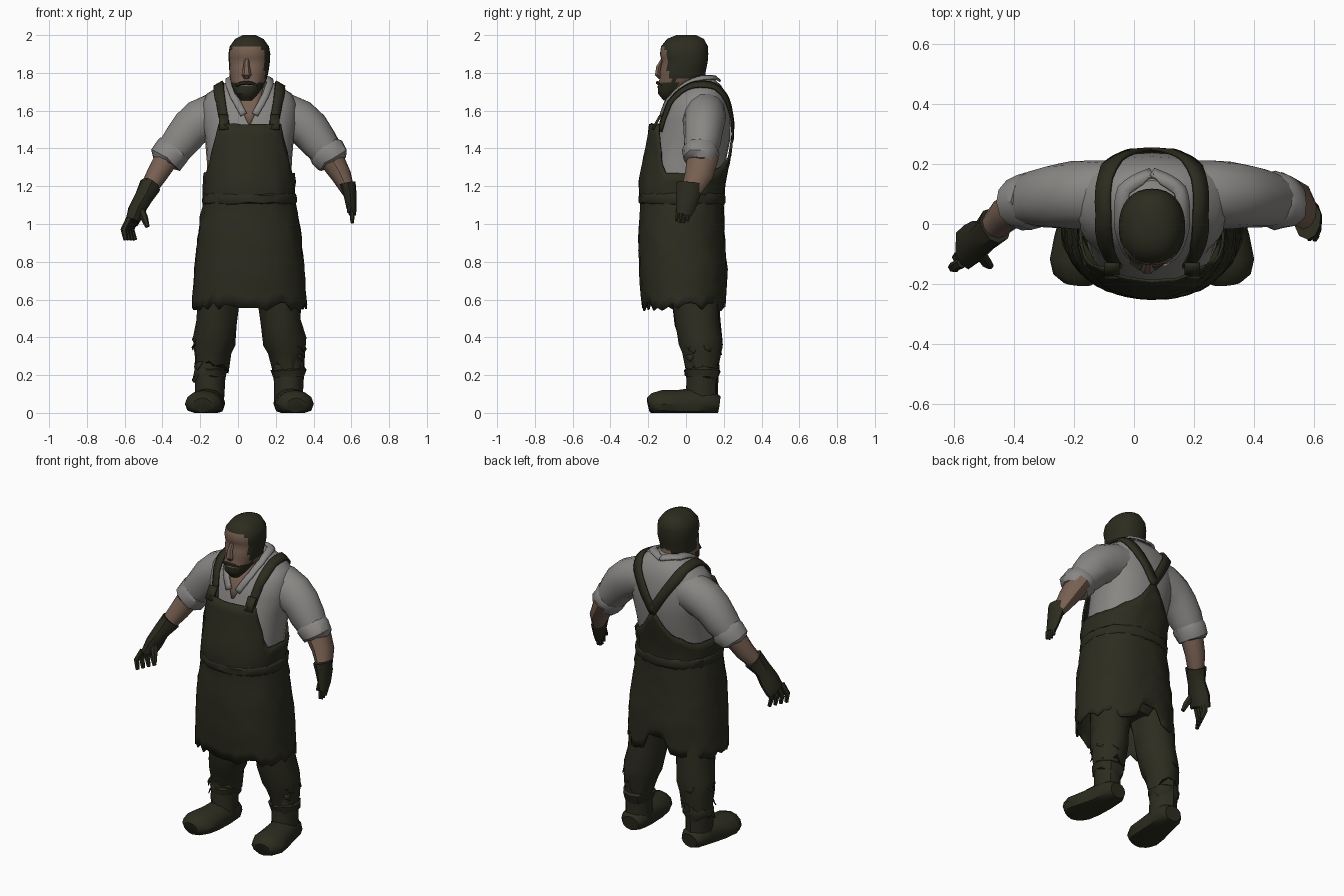
import bpy, bmesh, math, random
from mathutils import Vector
from mathutils.bvhtree import BVHTree

if "Cube" in bpy.data.objects:
    bpy.data.objects.remove(bpy.data.objects["Cube"])

random.seed(4)
CX = 0.06  # body centre line


def material(name, rgb):
    m = bpy.data.materials.new(name)
    m.diffuse_color = (*rgb, 1)
    m.use_nodes = True
    m.node_tree.nodes["Principled BSDF"].inputs["Base Color"].default_value = m.diffuse_color
    return m


OLIVE = material("dark_olive", (0.025, 0.025, 0.014))
SHIRT = material("grey_shirt", (0.25, 0.243, 0.232))
SKIN = material("skin", (0.185, 0.115, 0.083))


def make(name, rows, mat, closed=True, caps=True, jitter=0.0, thick=0.0):
    """Skin a list of vertex rows into one mesh object."""
    bm = bmesh.new()
    vs = [[bm.verts.new(Vector(p) + Vector([random.uniform(-jitter, jitter) for _ in range(3)]))
           for p in r] for r in rows]
    n = len(rows[0])
    for a, b in zip(vs, vs[1:]):
        for i in range(n if closed else n - 1):
            j = (i + 1) % n
            bm.faces.new((a[i], a[j], b[j], b[i]))
    if closed and caps:
        bm.faces.new(vs[0][::-1])
        bm.faces.new(vs[-1])
    bmesh.ops.recalc_face_normals(bm, faces=bm.faces)
    me = bpy.data.meshes.new(name)
    bm.to_mesh(me)
    bm.free()
    me.materials.append(mat)
    ob = bpy.data.objects.new(name, me)
    bpy.context.collection.objects.link(ob)
    if thick:
        s = ob.modifiers.new("thickness", "SOLIDIFY")
        s.thickness, s.offset = thick, 0
    return ob


def section(z, cx, rx, yf, yb, n, power=0.88):
    """Rounded horizontal section between a front and a back depth."""
    def e(t):
        return math.copysign(abs(t) ** power, t)
    return [(cx + rx * e(math.sin(2 * math.pi * i / n)),
             (yf + yb) / 2 - (yb - yf) / 2 * e(math.cos(2 * math.pi * i / n)), z) for i in range(n)]


def tube(name, pts, mat, ref=(1, 0, 0), n=10, jitter=0.0, ragged=0.0):
    """Oval tube along points (x, y, z, radius along ref, radius across)."""
    rows, P = [], [Vector(p[:3]) for p in pts]
    for k, p in enumerate(pts):
        t = (P[min(k + 1, len(P) - 1)] - P[max(k - 1, 0)]).normalized()
        u = Vector(ref)
        u = (u - t * u.dot(t)).normalized()
        v = t.cross(u)
        row = []
        for i in range(n):
            a = 2 * math.pi * i / n
            q = P[k] + u * math.cos(a) * p[3] + v * math.sin(a) * p[4]
            if ragged and k == len(pts) - 1:
                q += t * random.uniform(-ragged, ragged)
            row.append((q.x, q.y, max(q.z, 0)))
        rows.append(row)
    return make(name, rows, mat, jitter=jitter)


def flip(pts):
    return [(2 * CX - p[0], *p[1:]) for p in pts]


# Shirt body: z, half width, front, back
body = [(1.0, .22, -.19, .17), (1.2, .222, -.21, .185), (1.33, .225, -.19, .21), (1.45, .235, -.155, .235),
        (1.55, .255, -.13, .238), (1.64, .25, -.10, .225), (1.69, .225, -.06, .21), (1.735, .15, -.015, .185),
        (1.77, .085, .045, .145)]
shirt = make("shirt_body", [section(z, CX, r, f, b, 24) for z, r, f, b in body], SHIRT)
bm = bmesh.new()
bm.from_mesh(shirt.data)
surface = BVHTree.FromBMesh(bm)
bm.free()


def snap(p, off):
    loc, nor, _, _ = surface.find_nearest(Vector(p))
    if nor.dot(loc - Vector((CX, .05, 1.4))) < 0:
        nor = -nor
    return loc + nor * off


def ribbon(name, pts, mat, width, off=.012, steps=5, thick=.012):
    """Strip lying on the shirt surface."""
    rows, path = [], []
    for a, b in zip(pts, pts[1:]):
        path += [Vector(a).lerp(Vector(b), s / steps) for s in range(steps)]
    path.append(Vector(pts[-1]))
    for k, p in enumerate(path):
        t = path[min(k + 1, len(path) - 1)] - path[max(k - 1, 0)]
        _, nor, _, _ = surface.find_nearest(p)
        side = t.cross(nor).normalized() * width / 2
        rows.append([snap(p - side, off), snap(p, off), snap(p + side, off)])
    return make(name, rows, mat, closed=False, thick=thick)


# Apron: z, half width, front, back, wrapped round with a shaped upper edge and torn hem
apron = [(.54, .30, -.225, .21), (.75, .288, -.243, .215), (.95, .268, -.248, .20), (1.05, .252, -.24, .195),
         (1.12, .238, -.236, .195), (1.2, .24, -.248, .20), (1.3, .238, -.23, .222), (1.42, .242, -.205, .245),
         (1.55, .255, -.185, .252)]


def apron_at(z):
    for a, b in zip(apron, apron[1:]):
        if z <= b[0]:
            t = (z - a[0]) / (b[0] - a[0])
            return [p + (q - p) * t for p, q in zip(a, b)][1:]
    return apron[-1][1:]


N, LEVELS = 48, 16
columns = []
for i in range(N):
    a = 2 * math.pi * i / N
    side, front = abs(math.sin(a)), math.cos(a) > 0
    if front:
        top = 1.53 if side < .62 else 1.53 - .26 * min(1, (side - .62) / .3)
    else:
        top = 1.26 + .13 * max(0, 1 - side / .85) + .08 * max(0, 1 - side / .3)
    hem = .56 + random.uniform(-.02, .025)
    if not front and side < .2:
        hem = .66
    col = []
    for k in range(LEVELS + 1):
        z = hem + (top - hem) * k / LEVELS
        col.append(section(z, CX, *apron_at(z), N)[i])
    columns.append(col)
make("apron", [[c[k] for c in columns] for k in range(LEVELS + 1)], OLIVE, caps=False, jitter=.004, thick=.01)

# Thin waist tie
make("waist_tie", [section(z, CX, r, f, b, 28) for z, r, f, b in
                   ((1.10, .238, -.234, .195), (1.115, .247, -.246, .205), (1.15, .247, -.249, .206),
                    (1.165, .237, -.24, .196))], OLIVE, caps=False, jitter=.004, thick=.006)

# Shoulder straps crossing on the back
strap = [(-.075, -.17, 1.50), (-.095, -.10, 1.65), (-.10, .03, 1.73), (-.085, .14, 1.71), (-.01, .23, 1.58),
         (.07, .25, 1.45)]
for s, pts in (("right", strap), ("left", flip(strap))):
    ribbon(s + "_strap", pts, OLIVE, .054, off=.013)
    x = pts[0][0]
    make(s + "_strap_end", [[(x - .026, -.135, 1.575), (x + .026, -.135, 1.575)],
                            [(x - .026, -.178, 1.50), (x + .026, -.178, 1.50)]], OLIVE, closed=False, thick=.014)

# Open neck and collar
make("open_neck", [[snap((CX + w * t, y, z), .006) for t in (-1, -.5, 0, .5, 1)] for z, y, w in
                   ((1.73, -.03, .075), (1.69, -.07, .066), (1.64, -.11, .052), (1.59, -.13, .034),
                    (1.535, -.15, .008))], SKIN, closed=False, thick=.004)
collar = [(CX, .17, 1.765), (-.03, .11, 1.76), (-.045, .0, 1.73), (-.022, -.08, 1.67), (.03, -.135, 1.58)]
for s, pts in (("right", collar), ("left", flip(collar))):
    ribbon(s + "_collar", pts, SHIRT, .036, off=.014, thick=.012)

# Neck
tube("neck", [(.063, .06, 1.58, .075, .085), (.063, .025, 1.7, .084, .09), (.06, .015, 1.82, .084, .085)], SKIN, n=14)

# Head: z, centre, half width, front, back
head_rows = [(1.655, .045, .03, -.12, -.06), (1.69, .045, .062, -.148, -.02), (1.73, .05, .082, -.15, .06),
             (1.77, .055, .098, -.14, .10), (1.81, .058, .104, -.138, .105), (1.86, .06, .109, -.128, .115),
             (1.90, .06, .111, -.138, .118), (1.94, .06, .104, -.132, .116), (1.98, .06, .075, -.10, .095),
             (2.0, .06, .035, -.05, .055)]
fine = []
for a, b in zip(head_rows, head_rows[1:]):
    fine += [a, tuple((p + q) / 2 for p, q in zip(a, b))]
head = make("head", [section(z, c, r, f, b, 32, .9) for z, c, r, f, b in fine + head_rows[-1:]], OLIVE)
head.data.materials.append(SKIN)
for f in head.data.polygons:  # face inside hair and beard, bare nape and jaw below the hair
    c = f.center
    half = .055 if c.z < 1.755 else .092 - max(0, c.z - 1.91) * .9
    face = c.y < -.05 and 1.735 < c.z < 1.95 and abs(c.x - .048) < half
    nape = c.z < 1.775 and c.y > -.045
    if face or nape:
        f.material_index = 1
tube("nose", [(.046, -.125, 1.87, .013, .01), (.045, -.145, 1.83, .018, .015), (.045, -.15, 1.79, .026, .017),
              (.045, -.138, 1.77, .014, .008)], SKIN, n=6)
tube("moustache", [(-.01, -.125, 1.735, .009, .009), (.02, -.146, 1.745, .01, .01), (.045, -.15, 1.748, .01, .01),
                   (.07, -.146, 1.745, .01, .01), (.10, -.125, 1.735, .009, .009)], OLIVE, ref=(0, 0, 1), n=6)

# Sleeves with rolled cuffs
sleeve = [(-.03, .10, 1.59, .11, .115), (-.13, .10, 1.575, .115, .118), (-.20, .098, 1.545, .112, .116),
          (-.255, .092, 1.50, .108, .11), (-.31, .085, 1.43, .1, .1), (-.355, .078, 1.375, .085, .085)]
cuff = [(-.335, .08, 1.40, .09, .09), (-.35, .078, 1.38, .098, .097), (-.385, .07, 1.335, .09, .092),
        (-.39, .068, 1.325, .07, .07)]
for s, m in (("right", lambda p: p), ("left", flip)):
    tube(s + "_sleeve", m(sleeve), SHIRT, (0, 1, 0), 14, .004)
    tube(s + "_rolled_cuff", m(cuff), SHIRT, (0, 1, 0), 12, .006)

# Forearms
tube("right_forearm", [(-.37, .065, 1.36, .068, .068), (-.43, .03, 1.26, .058, .058), (-.49, -.03, 1.16, .042, .042)],
     SKIN, (0, 1, 0))
tube("left_forearm", [(.485, .09, 1.36, .085, .072), (.545, .068, 1.26, .075, .056), (.585, .025, 1.17, .052, .035)],
     SKIN, (0, 1, 0))

# Gloves with fingers
tube("right_glove", [(-.462, -.005, 1.205, .062, .06), (-.50, -.04, 1.14, .054, .048),
                     (-.538, -.06, 1.07, .074, .05), (-.562, -.08, 1.01, .07, .04)], OLIVE, (0, 1, 0), jitter=.005)
tube("left_glove", [(.580, .018, 1.215, .068, .044), (.592, .012, 1.16, .063, .035), (.601, -.002, 1.09, .052, .027),
                    (.606, -.012, 1.05, .04, .018)], OLIVE, (0, 1, 0), jitter=.003)
for k in range(4):
    o = (k - 1.5) * .033
    tube(f"right_finger_{k + 1}", [(-.56 + o * .3, -.08 + o, 1.03, .018, .018),
                                   (-.585 + o * .4, -.095 + o, .97, .017, .017),
                                   (-.57 + o * .5, -.10 + o, .915, .012, .012)], OLIVE, n=6)
    o *= .6
    tube(f"left_finger_{k + 1}", [(.606, -.012 + o, 1.06, .014, .013),
                                  (.604, -.022 + o, 1.0 + abs(o) * .5, .009, .008)], OLIVE, n=6)
tube("right_thumb", [(-.52, -.09, 1.09, .022, .022), (-.495, -.125, 1.03, .02, .02), (-.48, -.14, .985, .012, .012)],
     OLIVE, n=6)
tube("left_thumb", [(.592, -.025, 1.12, .016, .016), (.586, -.05, 1.06, .009, .009)], OLIVE, n=6)

# Trousers
make("hips", [section(z, CX, r, f, b, 20) for z, r, f, b in
              ((.66, .14, -.06, .13), (.74, .235, -.13, .18), (.9, .235, -.18, .18), (1.08, .22, -.19, .17))], OLIVE)
leg = [(-.07, .03, .82, .12, .14), (-.098, .05, .62, .113, .125), (-.11, .06, .48, .108, .12),
       (-.125, .075, .38, .112, .115), (-.135, .085, .33, .102, .105), (-.14, .088, .25, .086, .088)]
boot = [(-.142, .088, .34, .08, .082), (-.147, .088, .24, .082, .085), (-.148, .083, .15, .077, .083),
        (-.148, .08, .05, .075, .088)]
band = [(-.146, .087, .235, .08, .085), (-.147, .087, .225, .09, .094), (-.147, .087, .19, .088, .09),
        (-.148, .085, .18, .076, .08)]
foot = [(-.145, .175, .045, .055, .045), (-.147, .14, .05, .08, .065), (-.155, .05, .05, .083, .085),
        (-.170, -.05, .045, .096, .075), (-.182, -.13, .048, .1, .072), (-.186, -.175, .045, .084, .06),
        (-.188, -.198, .04, .05, .04)]
for s, m in (("right", lambda p: p), ("left", flip)):
    tube(s + "_trouser_leg", m(leg), OLIVE, n=14, jitter=.007, ragged=.03)
    tube(s + "_boot_shaft", m(boot), OLIVE, n=12, jitter=.004)
    tube(s + "_boot_band", m(band), OLIVE, n=12, jitter=.006)
    tube(s + "_boot_foot", m(foot), OLIVE, n=12)

# Torn cloth flaps on the outer side of the trousers
for k in range(10):
    d = (-1, 1)[k % 2]
    a, z = random.uniform(-.9, 1.4), random.uniform(.2, .42)
    out = Vector((d * math.cos(a), math.sin(a), 0))
    tan = Vector((-out.y, out.x, 0))
    p = Vector((CX + d * .193, .083, z)) + out * .09
    make(f"torn_flap_{k + 1}", [[p - tan * .03, p + tan * .03],
                                [p + out * .02 - tan * .02 - Vector((0, 0, .03)),
                                 p + out * .018 + tan * .01 - Vector((0, 0, .045))]], OLIVE, closed=False, thick=.004)

# Smooth shading with sharp creases
for ob in bpy.context.collection.objects:
    ob.select_set(True)
    bpy.context.view_layer.objects.active = ob
bpy.ops.object.shade_smooth_by_angle(angle=math.radians(38))
